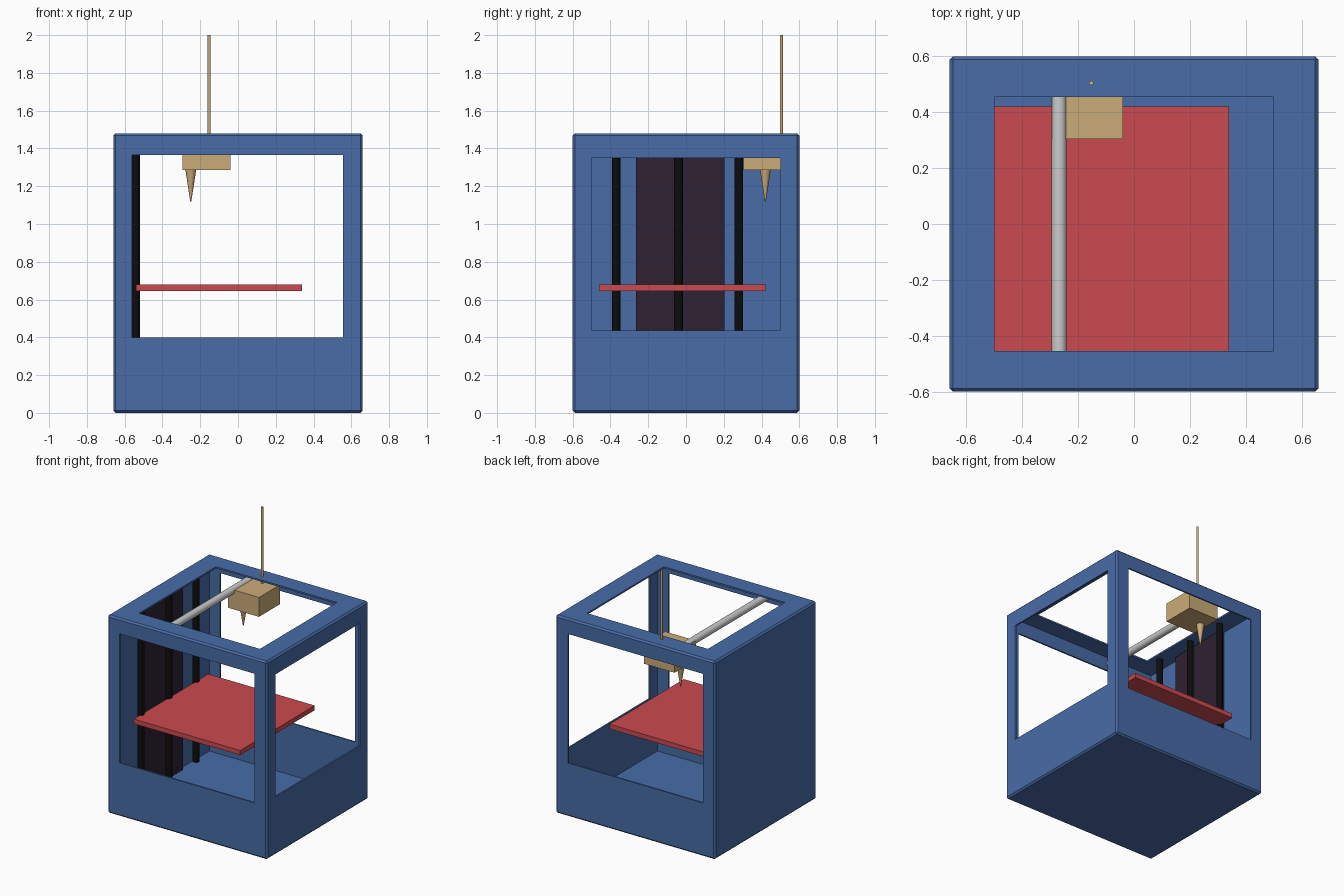
import bpy, math

if "Cube" in bpy.data.objects:
    bpy.data.objects.remove(bpy.data.objects["Cube"])


def material(name, rgb):
    m = bpy.data.materials.new(name)
    m.diffuse_color = (*rgb, 1)
    m.use_nodes = True
    m.node_tree.nodes["Principled BSDF"].inputs["Base Color"].default_value = m.diffuse_color
    return m


BLUE = material("frame blue", (0.065, 0.15, 0.39))
RED = material("bed red", (0.60, 0.068, 0.08))
TAN = material("head tan", (0.60, 0.41, 0.19))
PURPLE = material("panel dark purple", (0.027, 0.015, 0.032))
BLACK = material("rod black", (0.004, 0.004, 0.004))
GREY = material("rail grey", (0.60, 0.60, 0.60))


def box(name, lo, hi, mat=None):
    bpy.ops.mesh.primitive_cube_add(size=1, location=[(a + b) / 2 for a, b in zip(lo, hi)])
    ob = bpy.context.object
    ob.name = name
    ob.scale = [b - a for a, b in zip(lo, hi)]
    bpy.ops.object.transform_apply(location=False, rotation=False, scale=True)
    if mat:
        ob.data.materials.append(mat)
    return ob


def rod(name, loc, r1, r2, depth, mat, rot=(0, 0, 0), sides=24):
    bpy.ops.mesh.primitive_cone_add(vertices=sides, radius1=r1, radius2=r2,
                                    depth=depth, location=loc, rotation=rot)
    ob = bpy.context.object
    ob.name = name
    ob.data.materials.append(mat)
    bpy.ops.object.shade_smooth_by_angle(angle=math.radians(35))
    return ob


# Thin-walled housing: bevelled box, hollowed, with openings front, back, right and top
W, D, H, T = 0.66, 0.60, 1.48, 0.012
frame = box("housing", (-W, -D, 0), (W, D, H), BLUE)
bevel = frame.modifiers.new("edge bevel", 'BEVEL')
bevel.width = 0.012
bevel.segments = 1
cutters = [
    box("hollow_cutter", (-W + T, -D + T, T), (W - T, D - T, H - T)),
    box("front_back_cutter", (-0.56, -1, 0.40), (0.555, 1, 1.365)),
    box("right_cutter", (0.60, -0.50, 0.435), (1, 0.50, 1.35)),
    box("top_cutter", (-0.50, -0.455, 1.42), (0.50, 0.455, 1.7)),
]
for c in cutters:
    mod = frame.modifiers.new(c.name, 'BOOLEAN')
    mod.operation = 'DIFFERENCE'
    mod.solver = 'EXACT'
    mod.object = c
bpy.ops.object.select_all(action='DESELECT')
frame.select_set(True)
bpy.context.view_layer.objects.active = frame
for mod in list(frame.modifiers):
    bpy.ops.object.modifier_apply(modifier=mod.name)
for c in cutters:
    bpy.data.objects.remove(c)

# Dark back panel and three upright guide rods on the left wall
box("lift_panel", (-0.645, -0.265, 0.03), (-0.60, 0.205, 1.46), PURPLE)
for i, y in enumerate((-0.37, -0.04, 0.28)):
    rod(f"guide_rod_{i + 1}", (-0.543, y, 0.77), 0.023, 0.023, 1.38, BLACK)

# Build plate
box("bed", (-0.54, -0.46, 0.645), (0.34, 0.42, 0.68), RED)

# Cross rail
rod("cross_rail", (-0.268, 0, 1.42), 0.027, 0.027, 1.17, GREY, (math.pi / 2, 0, 0), 32)

# Print head, nozzle and filament
box("print_head", (-0.295, 0.305, 1.285), (-0.04, 0.555, 1.43), TAN)
rod("nozzle", (-0.25, 0.42, 1.205), 0.003, 0.029, 0.17, TAN)
rod("filament", (-0.153, 0.505, 1.70), 0.008, 0.008, 0.60, TAN, sides=12)
